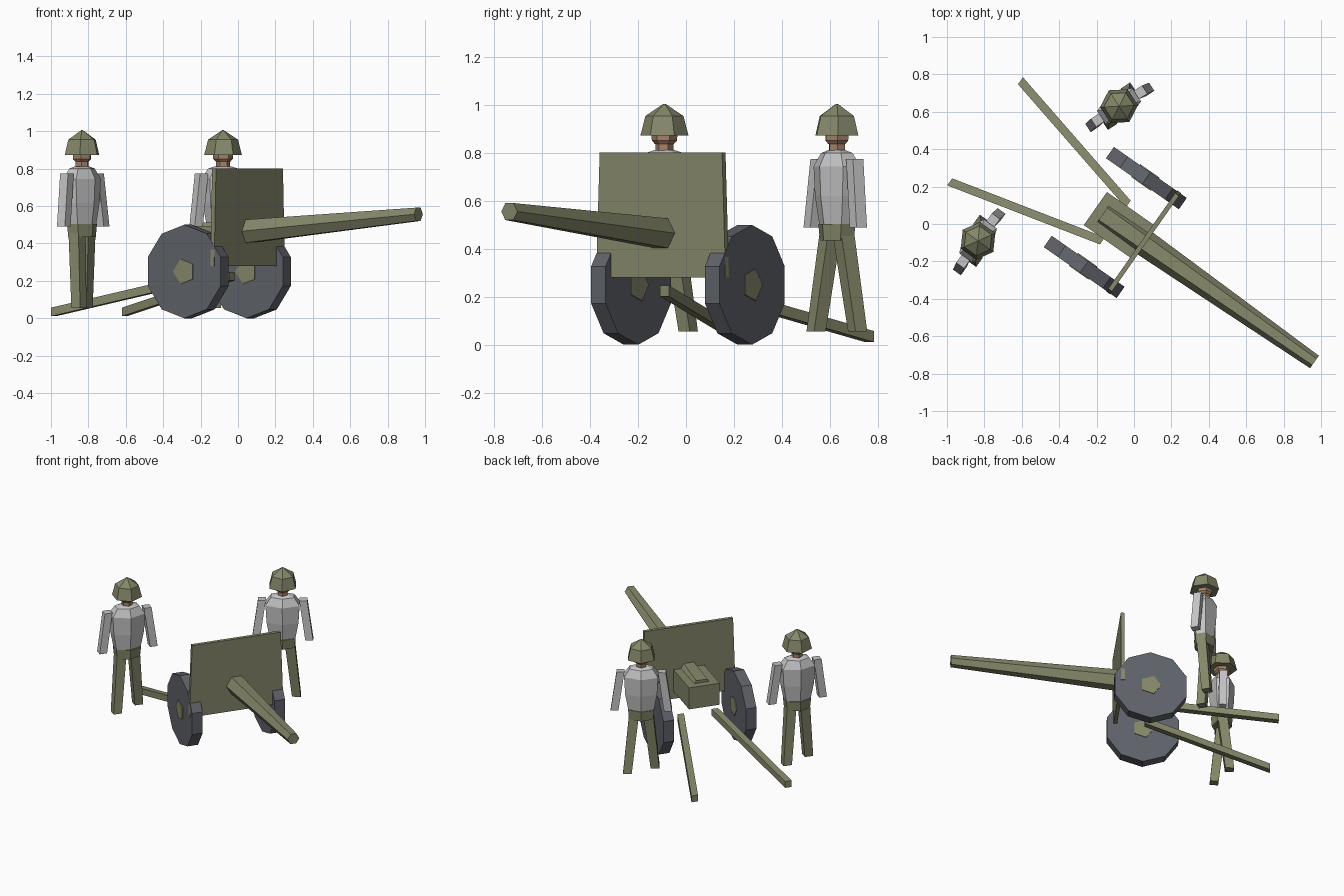
import bpy, bmesh, math
from mathutils import Vector, Matrix

if "Cube" in bpy.data.objects:
    bpy.data.objects.remove(bpy.data.objects["Cube"])


def material(name, rgb):
    m = bpy.data.materials.new(name)
    m.diffuse_color = (*rgb, 1)
    m.use_nodes = True
    m.node_tree.nodes["Principled BSDF"].inputs["Base Color"].default_value = m.diffuse_color
    return m


OLIVE = material("olive", (0.235, 0.245, 0.145))
RUBBER = material("dark_grey", (0.115, 0.122, 0.142))
SHIRT = material("light_grey", (0.56, 0.56, 0.57))
SKIN = material("skin", (0.38, 0.22, 0.14))


def loft(name, rings, mat, M):
    """Skin a list of equal-length point rings and cap both ends."""
    bm = bmesh.new()
    vs = [[bm.verts.new(p) for p in ring] for ring in rings]
    n = len(vs[0])
    for a, b in zip(vs, vs[1:]):
        for i in range(n):
            j = (i + 1) % n
            bm.faces.new((a[i], a[j], b[j], b[i]))
    bm.faces.new(vs[0])
    bm.faces.new(vs[-1])
    bmesh.ops.recalc_face_normals(bm, faces=bm.faces)
    me = bpy.data.meshes.new(name)
    bm.to_mesh(me)
    bm.free()
    me.materials.append(mat)
    ob = bpy.data.objects.new(name, me)
    ob.matrix_world = M
    bpy.context.collection.objects.link(ob)


def ring(c, u, v, n, start=0.0):
    """Polygon about c with semi-axis vectors u and v."""
    c, u, v = Vector(c), Vector(u), Vector(v)
    return [c + u * math.cos(start + k * math.tau / n) + v * math.sin(start + k * math.tau / n)
            for k in range(n)]


def stack(name, profile, n, mat, M, depth=1.0):
    """Vertical lofted shape from (z, radius) pairs, a corner facing forward."""
    loft(name, [ring((0, 0, z), (r * depth, 0, 0), (0, r, 0), n) for z, r in profile], mat, M)


def square(c, s, axis="z"):
    """Square ring of side s lying across the given axis."""
    u, v = ((1, 0, 0), (0, 1, 0)) if axis == "z" else ((0, 1, 0), (0, 0, 1))
    h = s / math.sqrt(2)
    return ring(c, Vector(u) * h, Vector(v) * h, 4, math.pi / 4)


def place(x, y, deg):
    return Matrix.Translation((x, y, 0)) @ Matrix.Rotation(math.radians(deg), 4, "Z")


# ---- Field gun: local x is forward, local y is left ----
G = place(-0.10, 0.008, -35)

# tapered six-sided barrel
loft("barrel", [ring((f, 0, z), (0, r, 0), (0, 0, r), 6)
                for f, z, r in ((-0.08, 0.443, 0.079), (1.30, 0.556, 0.041))], OLIVE, G)

# breech box behind the shield
loft("breech_box", [[(f, -0.108, 0.335), (f, 0.108, 0.335), (f, 0.108, 0.492), (f, -0.108, 0.492)]
                    for f in (-0.13, 0.18)], OLIVE, G)

# shield, slightly wider at the bottom
loft("shield", [[(f, -0.33, 0.28), (f, 0.33, 0.28), (f, 0.312, 0.802), (f, -0.312, 0.802)]
                for f in (0.172, 0.197)], OLIVE, G)

for side, s in (("left", 1), ("right", -1)):
    # ten-sided wheel and five-sided hub
    y = 0.29 * s
    loft(side + "_wheel", [ring((0, y + d, 0.25), (0, 0, 0.25), (0.25, 0, 0), 10)
                           for d in (-0.037, 0.037)], RUBBER, G)
    loft(side + "_hub", [ring((0, y + d, 0.25), (-0.07, 0, 0), (0, 0, 0.07), 5)
                         for d in (-0.042, 0.042)], OLIVE, G)
    # split trail leg
    loft(side + "_trail", [square((0, 0.12 * s, 0.225), 0.046, "x"),
                           square((-0.85, 0.33 * s, 0.034), 0.046, "x")], OLIVE, G)


# ---- Crew ----
def crew(tag, M):
    # helmet with a shallow crown and flared rim
    stack(tag + "_helmet", [(0.873, 0.101), (0.955, 0.08), (1.006, 0.004)], 6, OLIVE, M)
    stack(tag + "_head", [(0.838, 0.04), (0.852, 0.053), (0.89, 0.055)], 6, SKIN, M)
    stack(tag + "_neck", [(0.79, 0.037), (0.845, 0.037)], 6, SKIN, M)
    # torso and hips
    stack(tag + "_torso", [(0.49, 0.095), (0.62, 0.122), (0.745, 0.13), (0.80, 0.088), (0.812, 0.05)],
          6, SHIRT, M, 0.66)
    stack(tag + "_hips", [(0.435, 0.092), (0.505, 0.1)], 6, OLIVE, M, 0.72)
    for side, s in (("left", 1), ("right", -1)):
        # leg in a slight stride, left foot back
        loft(f"{tag}_{side}_leg", [square((-0.045 * s, 0.09 * s, 0.055), 0.058),
                                   square((0, 0.046 * s, 0.48), 0.066)], OLIVE, M)
        # arm hanging outwards
        loft(f"{tag}_{side}_arm", [square((0.008, 0.177 * s, 0.49), 0.052),
                                   square((0, 0.137 * s, 0.775), 0.052)], SHIRT, M)


crew("rear_crew", place(-0.834, -0.09, -36))
crew("side_crew", place(-0.08, 0.63, -57))
